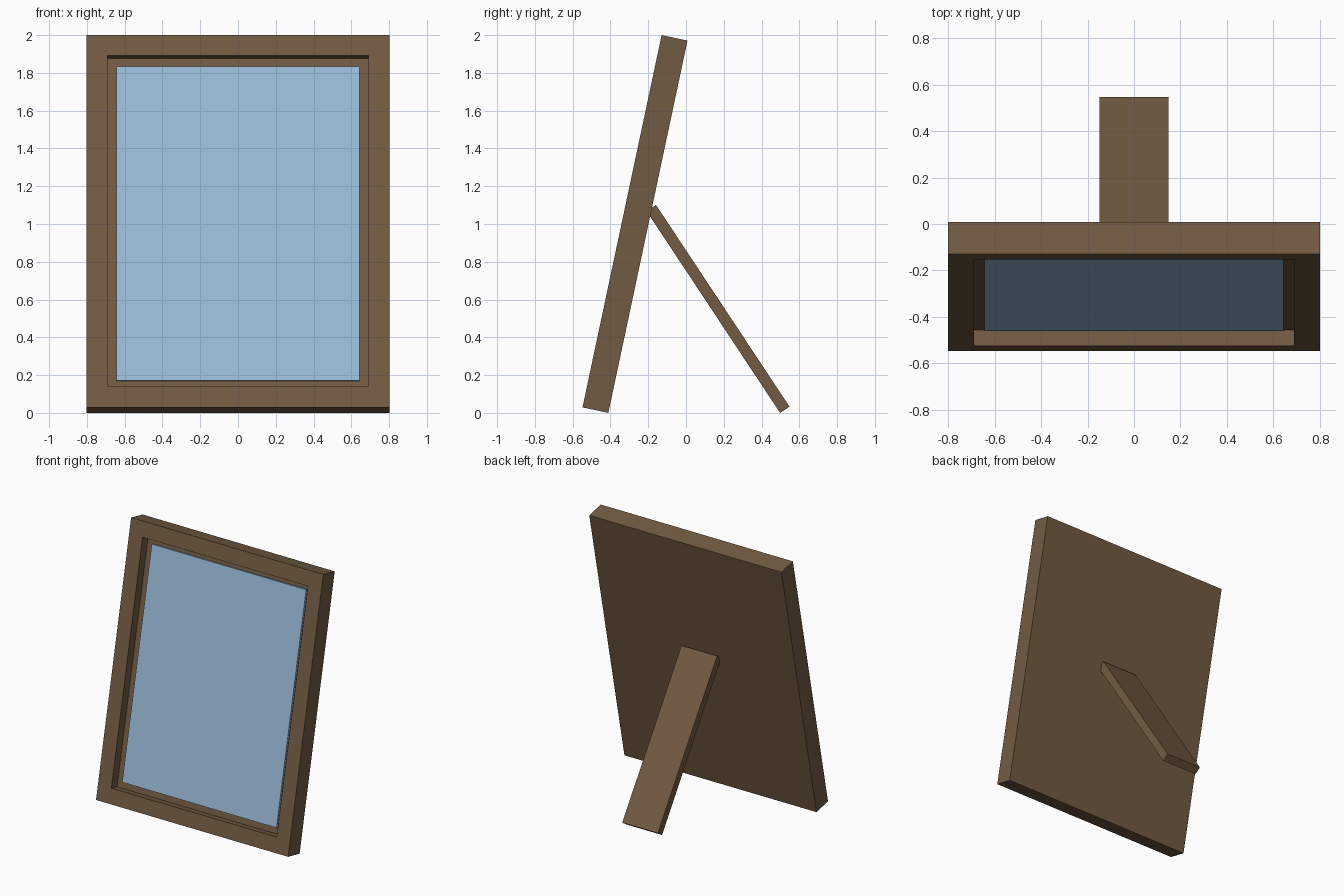
import bpy, bmesh, math
from mathutils import Matrix, Vector

if "Cube" in bpy.data.objects:
    bpy.data.objects.remove(bpy.data.objects["Cube"])


def material(name, rgb):
    m = bpy.data.materials.new(name)
    m.diffuse_color = (*rgb, 1)
    m.use_nodes = True
    m.node_tree.nodes["Principled BSDF"].inputs["Base Color"].default_value = m.diffuse_color
    return m


def box(name, size, matrix, mat, recess=None):
    """Box with its origin at the bottom front edge; recess = (border, depth) on the front."""
    bm = bmesh.new()
    bmesh.ops.create_cube(bm, size=1)
    bmesh.ops.scale(bm, vec=size, verts=bm.verts)
    bmesh.ops.translate(bm, vec=(0, size[1] / 2, size[2] / 2), verts=bm.verts)
    if recess:
        border, depth = recess
        bm.normal_update()
        front = min(bm.faces, key=lambda f: f.normal.y)
        bmesh.ops.inset_region(bm, faces=[front], thickness=border)
        floor = bmesh.ops.extrude_face_region(bm, geom=[front])["geom"]
        bmesh.ops.translate(bm, vec=(0, depth, 0),
                            verts=[v for v in floor if isinstance(v, bmesh.types.BMVert)])
        if front.is_valid:
            bmesh.ops.delete(bm, geom=[front], context='FACES_ONLY')
    bmesh.ops.recalc_face_normals(bm, faces=bm.faces)
    bm.transform(matrix)
    mesh = bpy.data.meshes.new(name)
    bm.to_mesh(mesh)
    bm.free()
    mesh.materials.append(mat)
    obj = bpy.data.objects.new(name, mesh)
    bpy.context.collection.objects.link(obj)
    return obj


wood = material("wood", (0.17, 0.105, 0.055))
picture = material("picture", (0.32, 0.50, 0.70))

W, T, H = 1.604, 0.14, 2.015
BORDER, DEPTH, PANEL = 0.158, 0.055, 0.015
LEAN = math.radians(-12)

# Frame: solid backed tray leaning backwards
lean = Matrix.Translation((0, -0.548, T * math.sin(-LEAN))) @ Matrix.Rotation(LEAN, 4, 'X')
box("frame", (W, T, H), lean, wood, recess=(BORDER, DEPTH + PANEL))

# Picture sheet set into the recess
box("picture_panel", (W - 2 * BORDER, PANEL, H - 2 * BORDER),
    lean @ Matrix.Translation((0, DEPTH, BORDER)), picture)

# Rear strut, its top end just sunk into the frame back
strut = Matrix.Translation((0, 0.498, 0)) @ Matrix.Rotation(math.radians(33.5), 4, 'X')
box("rear_strut", (0.297, 0.06, 1.28), strut, wood)
